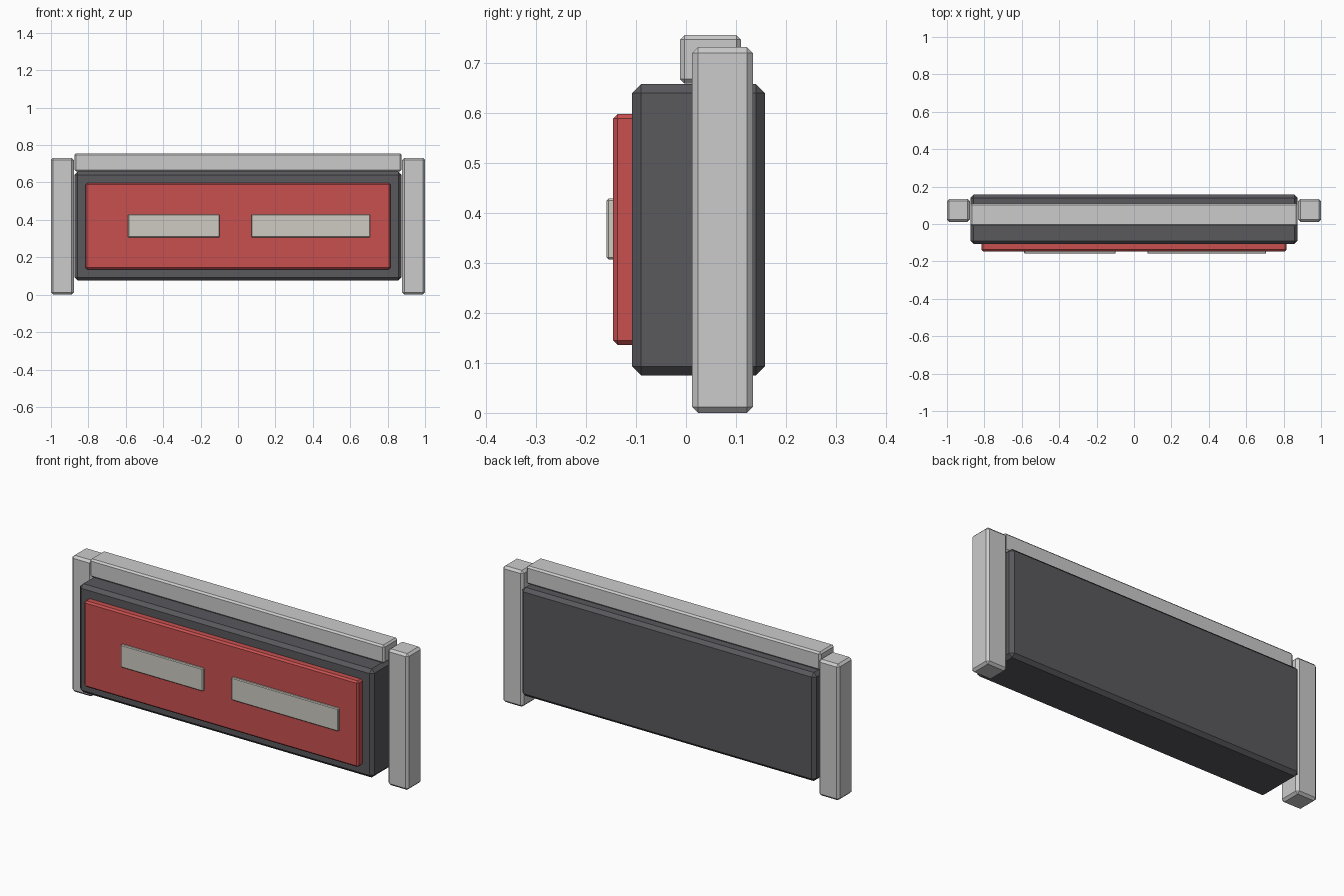
import bpy

if "Cube" in bpy.data.objects:
    bpy.data.objects.remove(bpy.data.objects["Cube"])


def material(name, color):
    mat = bpy.data.materials.new(name)
    mat.diffuse_color = color
    mat.use_nodes = True
    mat.node_tree.nodes["Principled BSDF"].inputs["Base Color"].default_value = mat.diffuse_color
    return mat


def block(name, x, y, z, bevel, mat):
    """Chamfered box given by its (min, max) range on each axis."""
    bpy.ops.mesh.primitive_cube_add(
        size=1, location=[(a + b) / 2 for a, b in (x, y, z)])
    ob = bpy.context.object
    ob.name = name
    ob.scale = [b - a for a, b in (x, y, z)]
    bpy.ops.object.transform_apply(location=False, rotation=False, scale=True)
    mod = ob.modifiers.new("chamfer", 'BEVEL')
    mod.width = bevel
    mod.segments = 1
    ob.data.materials.append(mat)
    return ob


dark = material("dark_casing", (0.10, 0.10, 0.11, 1))
red = material("red_panel", (0.58, 0.08, 0.08, 1))
cream = material("cream_strip", (0.62, 0.60, 0.54, 1))
metal = material("light_metal", (0.55, 0.55, 0.58, 1))

# Sign casing and raised front panel
block("casing", (-0.875, 0.875), (-0.108, 0.158), (0.075, 0.658), 0.018, dark)
block("front_panel", (-0.815, 0.815), (-0.146, -0.096), (0.136, 0.598), 0.009, red)

# Plain strips on the panel
for name, x in (("short_strip", (-0.588, -0.098)), ("long_strip", (0.071, 0.706))):
    block(name, x, (-0.159, -0.135), (0.307, 0.429), 0.004, cream)

# Top rail and side posts
block("top_rail", (-0.875, 0.875), (-0.012, 0.11), (0.659, 0.756), 0.009, metal)
for side, x in (("left", (-1.0, -0.878)), ("right", (0.878, 1.0))):
    block(side + "_post", x, (0.012, 0.134), (0.0, 0.732), 0.012, metal)
